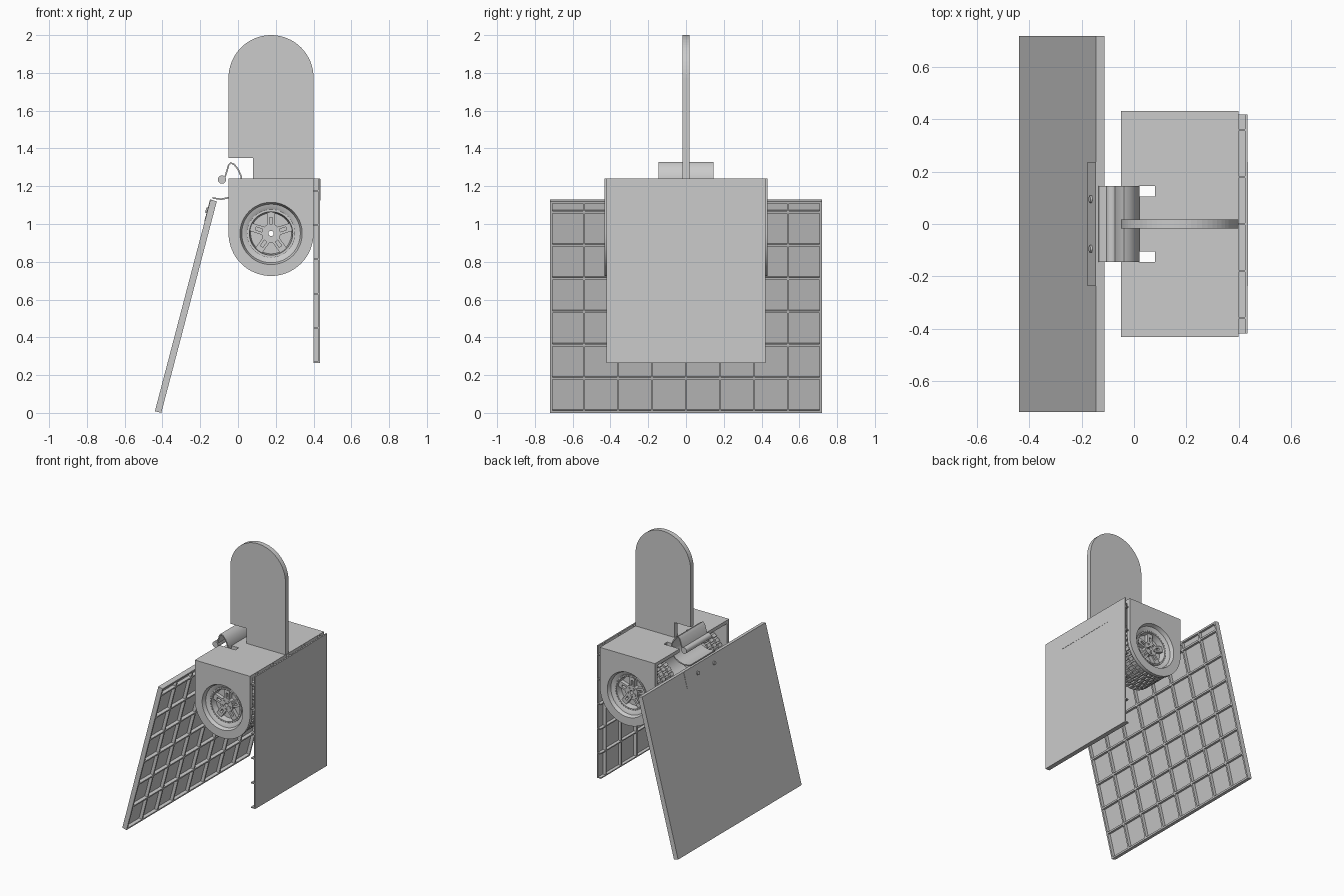
import bpy, bmesh, math
from math import sin, cos, pi
from mathutils import Matrix, Vector

old = bpy.data.objects.get("Cube")
if old:
    bpy.data.objects.remove(old)

GREY = (0.6, 0.6, 0.6, 1)
mat = bpy.data.materials.new("plain grey")
mat.use_nodes = True
mat.diffuse_color = GREY
mat.node_tree.nodes["Principled BSDF"].inputs["Base Color"].default_value = GREY

CX, CZ = 0.175, 0.95      # wheel axis
R = 0.225                 # housing half width


def finish(name, bm, smooth=False):
    bmesh.ops.recalc_face_normals(bm, faces=bm.faces)
    me = bpy.data.meshes.new(name)
    bm.to_mesh(me)
    bm.free()
    me.materials.append(mat)
    ob = bpy.data.objects.new(name, me)
    bpy.context.collection.objects.link(ob)
    if smooth:
        bpy.ops.object.select_all(action='DESELECT')
        ob.select_set(True)
        bpy.context.view_layer.objects.active = ob
        bpy.ops.object.shade_smooth_by_angle(angle=math.radians(35))
    return ob


def box(bm, x0, x1, y0, y1, z0, z1, extra=Matrix()):
    m = Matrix.Translation(((x0 + x1) / 2, (y0 + y1) / 2, (z0 + z1) / 2))
    m = extra @ m @ Matrix.Diagonal((x1 - x0, y1 - y0, z1 - z0, 1))
    bmesh.ops.create_cube(bm, size=1, matrix=m)


def loft(bm, loops):
    """Skin a closed chain of closed loops."""
    rows = [[bm.verts.new(p) for p in loop] for loop in loops]
    n = len(rows[0])
    for a, b in zip(rows, rows[1:] + rows[:1]):
        for i in range(n):
            j = (i + 1) % n
            bm.faces.new((a[i], a[j], b[j], b[i]))


def circle(r, y, n=48):
    return [(CX + r * cos(2 * pi * i / n), y, CZ + r * sin(2 * pi * i / n)) for i in range(n)]


def lathe(bm, profile, n=48):
    loft(bm, [circle(r, y, n) for r, y in profile])


def prism(bm, pts, y0, y1):
    face = bm.faces.new([bm.verts.new((x, y0, z)) for x, z in pts])
    new = bmesh.ops.extrude_face_region(bm, geom=[face])["geom"]
    verts = [v for v in new if isinstance(v, bmesh.types.BMVert)]
    bmesh.ops.translate(bm, vec=(0, y1 - y0, 0), verts=verts)


def spun(angle):
    """Place a part drawn around the origin at an angle around the wheel axis."""
    return Matrix.Translation((CX, 0, CZ)) @ Matrix.Rotation(-angle, 4, 'Y')


# upright round-topped fin with a corner notch
fin = [(CX + R, 1.23), (CX + R, 1.775)]
fin += [(CX + R * cos(pi * i / 32), 1.775 + R * sin(pi * i / 32)) for i in range(1, 33)]
fin += [(-0.05, 1.35), (0.08, 1.35), (0.08, 1.23)]
bm = bmesh.new()
prism(bm, fin, -0.018, 0.018)
finish("upright_fin", bm)

# housing top plate with slots for the latch
bm = bmesh.new()
box(bm, 0.08, 0.40, -0.43, 0.43, 1.215, 1.24)
box(bm, 0.02, 0.08, -0.105, 0.105, 1.215, 1.24)
for s in (-1, 1):
    box(bm, -0.05, 0.08, min(s * 0.145, s * 0.43), max(s * 0.145, s * 0.43), 1.215, 1.24)
finish("housing_top", bm)

# housing end plates: square above, round below, with a wheel opening
corner = math.atan2(0.29, R)
angles = sorted([2 * pi * i / 64 for i in range(64)] + [corner, pi - corner])


def housing_loop(y):
    loop = []
    for a in angles:
        r = R
        if sin(a) > 1e-6:
            r = min(R / max(abs(cos(a)), 1e-6), 0.29 / sin(a))
        loop.append((CX + r * cos(a), y, CZ + r * sin(a)))
    return loop


def hole_loop(y, r):
    return [(CX + r * cos(a), y, CZ + r * sin(a)) for a in angles]


for s, side in ((-1, "front"), (1, "back")):
    bm = bmesh.new()
    loft(bm, [housing_loop(s * 0.432), hole_loop(s * 0.432, 0.165),
              hole_loop(s * 0.405, 0.155), housing_loop(s * 0.405)])
    finish(side + "_housing_end", bm, True)

    # tyre with staggered tread blocks
    bm = bmesh.new()
    lathe(bm, [(0.205, s * 0.404), (0.16, s * 0.404), (0.125, s * 0.385),
               (0.125, s * 0.16), (0.205, s * 0.16)])
    finish(side + "_tyre", bm, True)
    bm = bmesh.new()
    for row in range(5):
        y = s * (0.185 + row * 0.048)
        for i in range(36):
            a = 2 * pi * (i + 0.5 * (row % 2)) / 36
            box(bm, 0.20, 0.218, y - 0.019, y + 0.019, -0.012, 0.012, spun(a))
    finish(side + "_tyre_tread", bm)

    # wheel rim, dish and hub with a hole through the axle
    bm = bmesh.new()
    lathe(bm, [(0.128, s * 0.395), (0.115, s * 0.395), (0.108, s * 0.35), (0.128, s * 0.35)])
    lathe(bm, [(0.125, s * 0.35), (0.014, s * 0.35), (0.014, s * 0.34), (0.125, s * 0.34)])
    lathe(bm, [(0.05, s * 0.385), (0.014, s * 0.385), (0.014, s * 0.34), (0.05, s * 0.34)])
    finish(side + "_wheel_rim", bm, True)

    # five spokes, lugs and rim rivets
    bm = bmesh.new()
    for i in range(5):
        a = pi / 2 + 2 * pi * i / 5
        ya, yb = sorted((s * 0.352, s * 0.38))
        for side_step in (-1, 1):
            box(bm, 0.035, 0.115, ya, yb, -0.007, 0.007,
                spun(a) @ Matrix.Translation((0, 0, side_step * 0.015)))
        box(bm, 0.085, 0.115, ya, yb, -0.02, 0.02, spun(a))
        ya, yb = sorted((s * 0.38, s * 0.392))
        box(bm, 0.026, 0.038, ya, yb, -0.006, 0.006, spun(a + pi / 5))
    for i in range(40):
        ya, yb = sorted((s * 0.39, s * 0.398))
        box(bm, 0.118, 0.125, ya, yb, -0.004, 0.004, spun(2 * pi * i / 40))
    finish(side + "_wheel_spokes", bm)


# ribbed panels, drawn upright with the ribs on one side
def ribbed(name, skin, ribs, y, z0, z1, rows, cols, w, frame, place=Matrix()):
    bm = bmesh.new()
    box(bm, *skin, -y, y, z0, z1, place)
    for z in rows:
        box(bm, *ribs, -y, y, z, z + w, place)
    for c in cols:
        box(bm, *ribs, c - w / 2, c + w / 2, z0, z1, place)
    if frame:
        box(bm, *ribs, -y, -y + w, z0, z1, place)
        box(bm, *ribs, y - w, y, z0, z1, place)
        box(bm, *ribs, -y, y, z1 - w, z1, place)
    return finish(name, bm)


tilt = Matrix.Translation((-0.44, 0, 0.009)) @ Matrix.Rotation(math.radians(14.7), 4, 'Y')
ribbed("large_leaning_panel", (0, 0.012), (0.012, 0.035), 0.72, 0, 1.158,
       [i * 0.182 for i in range(7)], [i * 0.18 for i in range(-3, 4)], 0.012, True, tilt)
ribbed("small_upright_panel", (0.424, 0.434), (0.40, 0.424), 0.42, 0.265, 1.24,
       [0.265 + i * 0.1815 for i in range(6)], [i * 0.18 for i in range(-2, 3)], 0.008, False)

# flush mounting plates on both panels
bm = bmesh.new()
box(bm, 0.425, 0.4355, -0.238, 0.238, 1.125, 1.239)
finish("small_panel_mount", bm)
bm = bmesh.new()
box(bm, -0.002, 0.01, -0.238, 0.238, 1.04, 1.159, tilt)
for y in (-0.095, 0.095):
    m = tilt @ Matrix.Translation((-0.004, y, 1.10)) @ Matrix.Rotation(pi / 2, 4, 'Y')
    bmesh.ops.create_cone(bm, cap_ends=True, segments=16, radius1=0.014, radius2=0.014,
                          depth=0.012, matrix=m)
finish("large_panel_mount", bm)

# bent sheet latch: from the panel, through the housing slot and over to the rod
path = [(-0.135, 1.138), (-0.09, 1.131), (-0.05, 1.139), (-0.01, 1.16), (0.014, 1.20),
        (0.018, 1.25), (0.0, 1.29), (-0.02, 1.315), (-0.038, 1.324), (-0.05, 1.31),
        (-0.065, 1.26), (-0.075, 1.235)]
pts = [Vector(p) for p in path]
outer, inner = [], []
for i, p in enumerate(pts):
    d = (pts[min(i + 1, len(pts) - 1)] - pts[max(i - 1, 0)]).normalized()
    n = Vector((-d.y, d.x)) * 0.004
    outer.append(p + n)
    inner.append(p - n)
bm = bmesh.new()
prism(bm, outer + inner[::-1], -0.145, 0.145)
finish("latch_sheet", bm, True)

bm = bmesh.new()
rod = Matrix.Translation((-0.085, 0, 1.235)) @ Matrix.Rotation(pi / 2, 4, 'X')
bmesh.ops.create_cone(bm, cap_ends=True, segments=24, radius1=0.022, radius2=0.022,
                      depth=0.29, matrix=rod)
finish("latch_rod", bm, True)
